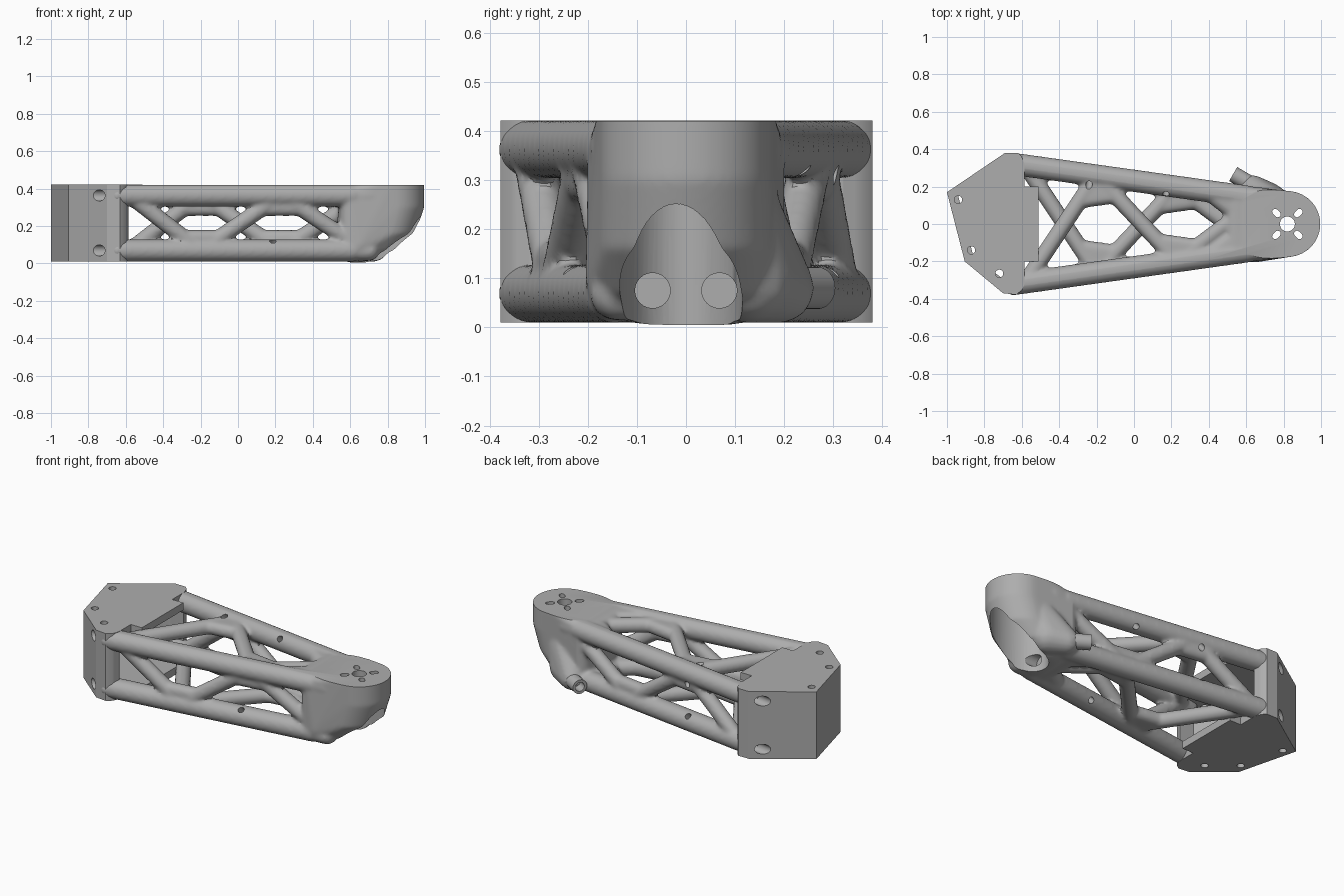
import bpy, bmesh, math
from mathutils import Vector, Matrix

cube = bpy.data.objects.get("Cube")
if cube:
    bpy.data.objects.remove(cube, do_unlink=True)

GREY = bpy.data.materials.new("plain_grey")
GREY.use_nodes = True
GREY.diffuse_color = (0.42, 0.42, 0.42, 1)
GREY.node_tree.nodes["Principled BSDF"].inputs["Base Color"].default_value = (0.42, 0.42, 0.42, 1)


def make_object(name, bm):
    bmesh.ops.recalc_face_normals(bm, faces=bm.faces[:])
    mesh = bpy.data.meshes.new(name)
    bm.to_mesh(mesh)
    bm.free()
    mesh.materials.append(GREY)
    ob = bpy.data.objects.new(name, mesh)
    bpy.context.scene.collection.objects.link(ob)
    return ob


def activate(ob):
    bpy.ops.object.select_all(action='DESELECT')
    ob.select_set(True)
    bpy.context.view_layer.objects.active = ob


def add_modifier(ob, kind, **settings):
    activate(ob)
    mod = ob.modifiers.new(kind.lower(), kind)
    for key, value in settings.items():
        setattr(mod, key, value)
    bpy.ops.object.modifier_apply(modifier=mod.name)


def cut(ob, bm):
    cutter = make_object("cutter", bm)
    cutter.hide_render = True
    add_modifier(ob, 'BOOLEAN', operation='DIFFERENCE', solver='EXACT', object=cutter)
    bpy.data.objects.remove(cutter, do_unlink=True)


def rod(bm, a, b, r, segments=24):
    a, b = Vector(a), Vector(b)
    turn = (b - a).to_track_quat('Z', 'Y').to_matrix().to_4x4()
    bmesh.ops.create_cone(bm, cap_ends=True, segments=segments, radius1=r, radius2=r,
                          depth=(b - a).length, matrix=Matrix.Translation((a + b) / 2) @ turn)


def ball(bm, p, r):
    bmesh.ops.create_icosphere(bm, subdivisions=3, radius=r, matrix=Matrix.Translation(p))


def hull(bm, points):
    verts = [bm.verts.new(p) for p in points]
    out = bmesh.ops.convex_hull(bm, input=verts)
    spare = {v for v in out["geom_interior"] + out["geom_unused"] if isinstance(v, bmesh.types.BMVert)}
    bmesh.ops.delete(bm, geom=list(spare), context='VERTS')


def ring(x, y, z, r, n=64):
    return [(x + r * math.cos(math.tau * i / n), y + r * math.sin(math.tau * i / n), z) for i in range(n)]


def sphere_points(x, y, z, r):
    return [p for k in range(-4, 5) for p in
            ring(x, y, z + r * math.sin(k * math.pi / 8.01), r * math.cos(k * math.pi / 8.01), 16)]


def prism(outline, z0, z1):
    bm = bmesh.new()
    face = bm.faces.new([bm.verts.new((x, y, z0)) for x, y in outline])
    out = bmesh.ops.extrude_face_region(bm, geom=[face])
    tops = [v for v in out["geom"] if isinstance(v, bmesh.types.BMVert)]
    bmesh.ops.translate(bm, verts=tops, vec=(0, 0, z1 - z0))
    return bm


LOW, HIGH = 0.069, 0.363
SIDES = [(s, z) for s in (-1, 1) for z in (LOW, HIGH)]


def on_rail(x, side, z):
    return Vector((x, side * (0.315 - (x + 0.6) * 0.14), z))


# Rails
bm = bmesh.new()
for s, z in SIDES:
    rod(bm, on_rail(-0.66, s, z), on_rail(0.62, s, z), 0.06)
    ball(bm, on_rail(-0.64, s, z), 0.06)

# Zigzag braces, with webs filling the angle at each node
nodes = [-0.58, -0.2, 0.23, 0.68]
for i, x in enumerate(nodes):
    flip = -1 if i % 2 == 0 else 1
    for s, z in ((flip, HIGH), (-flip, LOW)):
        here = on_rail(x, s, z)
        for far in ((-s, z), (s, LOW + HIGH - z)):
            ends = [on_rail(nodes[j], *far) for j in (i - 1, i + 1) if 0 <= j < len(nodes)]
            if i < len(nodes) - 1:
                rod(bm, here, ends[-1], 0.044)
            if len(ends) == 2:
                hull(bm, [q for p in (here, here.lerp(ends[0], 0.24), here.lerp(ends[1], 0.24))
                          for q in sphere_points(*p, 0.04)])

# Webs that close the narrow end of the truss
for z in (LOW, HIGH):
    hull(bm, [p for s in (-1, 1) for x, y in ((0.54, 0.15), (0.7, 0.14))
              for p in sphere_points(x, s * y, z, 0.055)])
    for s in (-1, 1):
        hull(bm, [p for c in (on_rail(0.4, s, z), on_rail(0.56, s, z), (0.56, s * 0.05, z))
                  for p in sphere_points(*c, 0.05)])

# Motor pod with a rounded underside
pod = ring(0.82, 0, 0.45, 0.176) + ring(0.82, 0, 0.3, 0.176) + ring(0.77, 0, 0.16, 0.18)
pod += ring(0.69, 0.01, 0.07, 0.175) + ring(0.67, 0.01, 0.005, 0.08)
pod += sphere_points(0.65, -0.12, 0.1, 0.085)
for s, z in SIDES:
    pod += sphere_points(0.6, s * 0.145, z, 0.055)
hull(bm, pod)

# Side lobe tapering to the spout
hull(bm, sphere_points(0.79, 0.08, 0.29, 0.09) + sphere_points(0.72, 0.13, 0.1, 0.092)
     + sphere_points(0.635, 0.19, 0.08, 0.072))
arm = make_object("truss_arm", bm)
add_modifier(arm, 'REMESH', mode='VOXEL', voxel_size=0.01)
add_modifier(arm, 'SMOOTH', factor=0.5, iterations=8)

# Flat top
cut(arm, prism([(-1.2, -0.6), (1.2, -0.6), (1.2, 0.6), (-1.2, 0.6)], 0.42, 0.6))

# Oval motor pocket, open below, breaking through the sloped tip
oval = [(0.8 + 0.179 * x, 0.125 * y - 0.01) for x, y, z in ring(0, 0, 0, 1)]
cut(arm, prism(oval, -0.1, 0.36))

# Motor shaft hole, four slots and wire bores into the pocket
bm = bmesh.new()
rod(bm, (0.82, 0, 0.3), (0.82, 0, 0.5), 0.04, 32)
for k in range(4):
    a = math.pi / 4 + k * math.pi / 2
    c, s = math.cos(a), math.sin(a)
    hull(bm, [p for d in (0.073, 0.092) for z in (0.3, 0.5)
              for p in ring(0.82 + d * c, d * s, z, 0.016, 16)])
for s in (-1, 1):
    rod(bm, (0.6, s * 0.068, 0.075), (0.74, s * 0.068, 0.075), 0.036)
cut(arm, bm)

# Drilled holes in the rails
bm = bmesh.new()
for x, s, z, dy, dz in ((-0.23, 1, HIGH - 0.01, 1, -1), (0.18, -1, LOW + 0.02, -1, 1),
                        (-0.23, 1, LOW + 0.01, 1, 1), (0.18, 1, HIGH - 0.01, 1, -1)):
    p = on_rail(x, s, z)
    way = Vector((0.02, 0.1 * dy, 0.1 * dz))
    rod(bm, p - way, p + way, 0.018, 16)
cut(arm, bm)

# Cable spout
bm = bmesh.new()
rod(bm, (0.66, 0.192, 0.08), (0.53, 0.267, 0.08), 0.043)
spout = make_object("cable_spout", bm)
bm = bmesh.new()
rod(bm, (0.6, 0.227, 0.08), (0.49, 0.29, 0.08), 0.027)
cut(spout, bm)

# Root bracket with an open hollow and a tab on the inner edge of each plate
outline = [(-1, 0.17), (-0.905, -0.2), (-0.7, -0.37), (-0.63, -0.378), (-0.6, -0.355), (-0.585, -0.32),
           (-0.585, -0.2), (-0.51, -0.2), (-0.51, 0.2), (-0.585, 0.2),
           (-0.585, 0.32), (-0.6, 0.36), (-0.62, 0.38), (-0.69, 0.38)]
bracket = make_object("root_bracket", prism(outline, 0.01, 0.421))
hollow = [(-0.94, 0.15), (-0.86, -0.17), (-0.68, -0.31), (-0.4, -0.31), (-0.4, 0.31), (-0.68, 0.31)]
cut(bracket, prism(hollow, 0.055, 0.376))

# Screw holes in both plates
bm = bmesh.new()
for x, y in ((-0.94, 0.13), (-0.87, -0.14), (-0.72, -0.265)):
    for z in (0.01, 0.42):
        rod(bm, (x, y, z - 0.045), (x, y, z + 0.045), 0.021)
cut(bracket, bm)

# Bores along the rails
for ob in (bracket, arm):
    bm = bmesh.new()
    for s, z in SIDES:
        rod(bm, on_rail(-0.9, s, z), on_rail(-0.56, s, z), 0.03)
    cut(ob, bm)

for ob in (arm, bracket, spout):
    activate(ob)
    bpy.ops.object.shade_smooth_by_angle(angle=math.radians(32))
